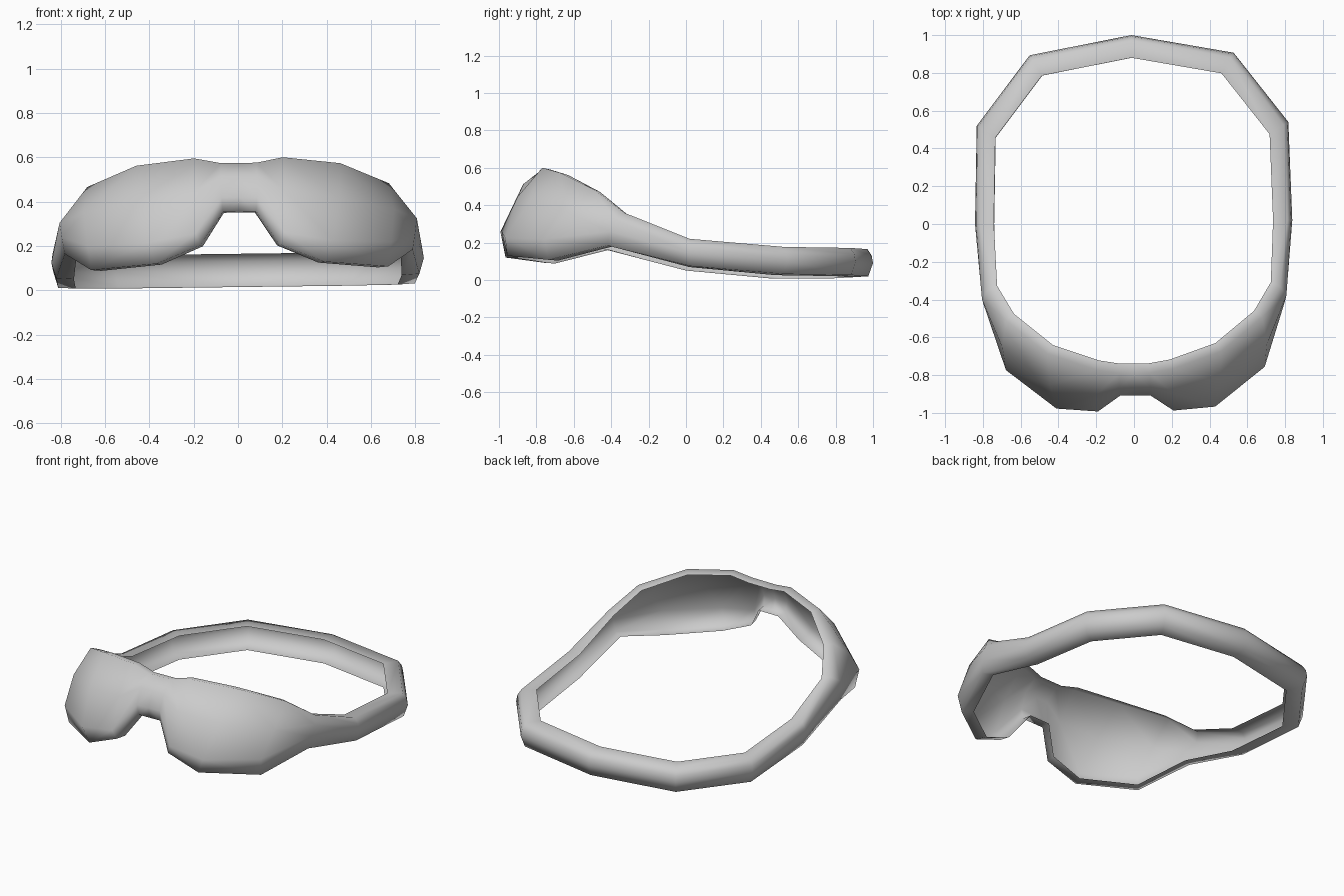
import bpy
import bmesh
from mathutils import Vector

# Remove only the default cube
cube = bpy.data.objects.get("Cube")
if cube:
    bpy.data.objects.remove(cube, do_unlink=True)


def make_material(name, colour):
    mat = bpy.data.materials.new(name)
    mat.use_nodes = True
    mat.diffuse_color = colour
    mat.node_tree.nodes["Principled BSDF"].inputs["Base Color"].default_value = colour
    return mat


def scaled(point, factor, lift=0.0):
    """Move a point towards or away from the ring's vertical axis."""
    return Vector((point.x * factor, point.y * factor, point.z + lift))


def lens_section(brow, front, base):
    """Curved shell section from the upper lip, over the bulge, to the lower lip."""
    brow, front, base = Vector(brow), Vector(front), Vector(base)
    middle = scaled((brow + front) / 2, 1.025, 0.015)
    return [scaled(brow, 0.935, -0.012), brow, middle, front, base,
            scaled(base, 0.93, -0.004)]


def strap_section(x, y, z):
    """Channel section of the strap, open towards the inside."""
    outer = Vector((x, y, z))
    profile = [(0.88, 0.075), (0.97, 0.075), (0.993, 0.04),
               (1.0, 0.0), (0.975, -0.07), (0.88, -0.075)]
    return [scaled(outer, factor, lift) for factor, lift in profile]


# Sections of one half: nose bridge, lens, temple
bridge = [(0.08, -0.79, 0.575), (0.08, -0.908, 0.42), (0.075, -0.9, 0.355)]
sections = [
    lens_section(*[(0, y, z) for x, y, z in bridge]),
    lens_section(*bridge),
    lens_section((0.2, -0.77, 0.598), (0.2, -0.99, 0.26), (0.18, -0.975, 0.205)),
    lens_section((0.46, -0.68, 0.568), (0.42, -0.972, 0.22), (0.38, -0.96, 0.125)),
    lens_section((0.68, -0.5, 0.475), (0.685, -0.765, 0.21), (0.67, -0.745, 0.1)),
    lens_section((0.775, -0.34, 0.35), (0.797, -0.42, 0.25), (0.785, -0.43, 0.175)),
]

# Strap from the temple to the middle of the back
strap_path = [(0.84, 0.01, 0.135), (0.825, 0.53, 0.092), (0.54, 0.9, 0.09), (0, 1.0, 0.09)]
sections += [strap_section(*point) for point in strap_path]

# Skin the sections into one smooth sheet
bm = bmesh.new()
rows = [[bm.verts.new(point) for point in section] for section in sections]
for row, following in zip(rows, rows[1:]):
    for i in range(len(row) - 1):
        face = bm.faces.new((row[i], row[i + 1], following[i + 1], following[i]))
        face.smooth = True

mesh = bpy.data.meshes.new("goggles_with_strap")
bm.to_mesh(mesh)
bm.free()
mesh.materials.append(make_material("light_grey", (0.6, 0.6, 0.6, 1.0)))

goggles = bpy.data.objects.new("goggles_with_strap", mesh)
bpy.context.collection.objects.link(goggles)

# Other half
mirror = goggles.modifiers.new("other_half", "MIRROR")
mirror.use_clip = True
mirror.merge_threshold = 0.001

# Slight lean and turn of the whole piece
goggles.rotation_euler = (0, -0.0125, 0.0125)
